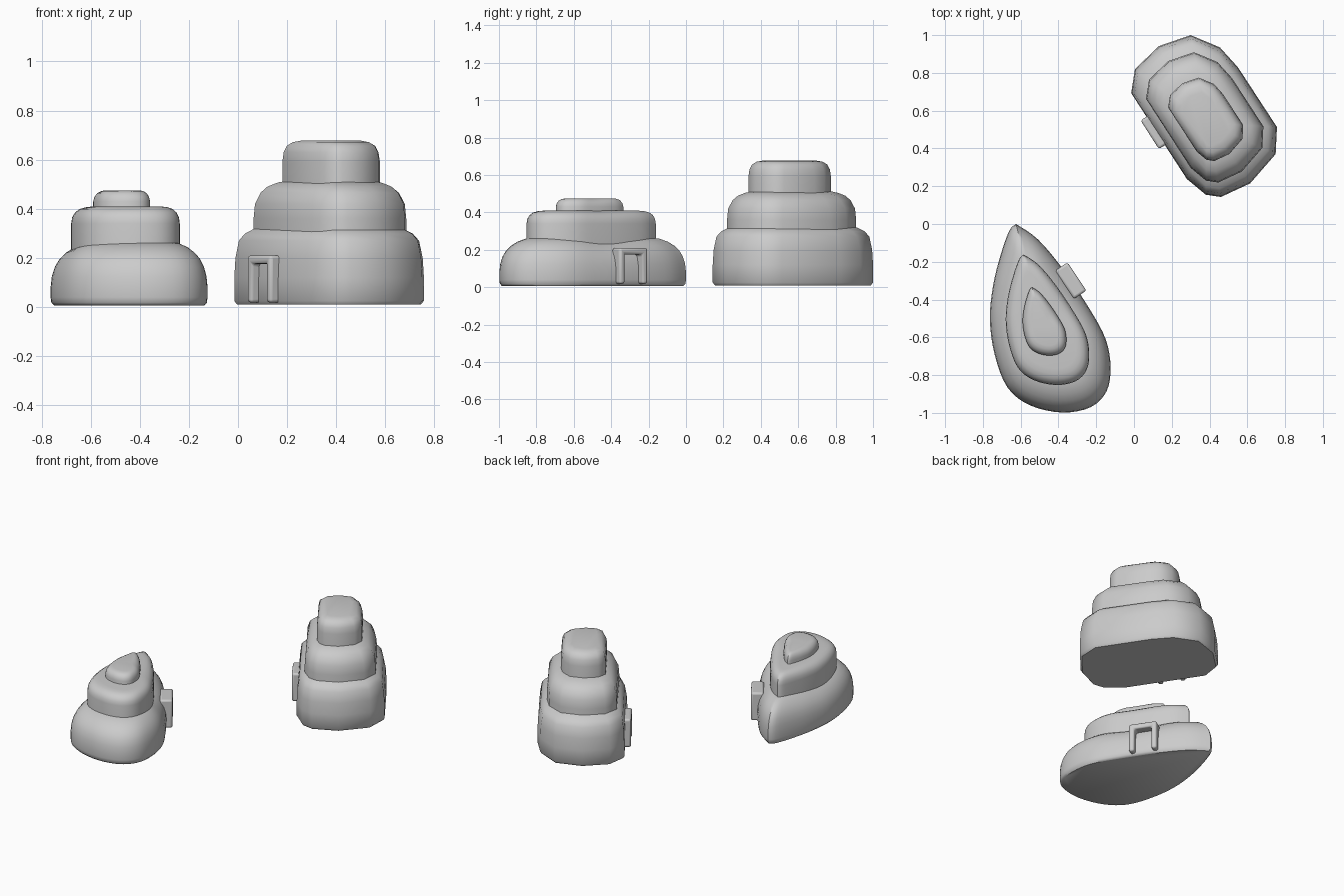
import bpy, bmesh, math
from mathutils import Vector

if "Cube" in bpy.data.objects:
    bpy.data.objects.remove(bpy.data.objects["Cube"])


def finish(name, bm):
    bmesh.ops.recalc_face_normals(bm, faces=bm.faces)
    mesh = bpy.data.meshes.new(name)
    bm.to_mesh(mesh)
    bm.free()
    obj = bpy.data.objects.new(name, mesh)
    bpy.context.collection.objects.link(obj)
    return obj


def smooth(obj, angle=50):
    bpy.ops.object.select_all(action='DESELECT')
    obj.select_set(True)
    bpy.context.view_layer.objects.active = obj
    bpy.ops.object.shade_smooth_by_angle(angle=math.radians(angle))


def spline(points, steps=4):
    """Closed smooth curve through the points; the first point stays sharp."""
    out, n = [], len(points)
    for i in range(n):
        b, c = points[i], points[(i + 1) % n]
        a = points[i - 1] if i else b
        d = points[(i + 2) % n] if i < n - 1 else c
        for k in range(steps):
            t = k / steps
            out.append(0.5 * (2 * b + (c - a) * t + (2 * a - 5 * b + 4 * c - d) * t * t
                              + (3 * b - a - 3 * c + d) * t ** 3))
    return out


def tier(name, outline, centre, scale, profile):
    """Scaled outline lofted through (inset, height) rings and capped."""
    bm = bmesh.new()
    rings = []
    for inset, z in profile:
        ring = []
        for p in outline:
            d = (p - centre) * scale
            q = centre + d * (1 - inset / d.length)
            ring.append(bm.verts.new((q.x, q.y, z)))
        rings.append(ring)
    n = len(outline)
    for lo, hi in zip(rings, rings[1:]):
        for i in range(n):
            j = (i + 1) % n
            bm.faces.new((lo[i], lo[j], hi[j], hi[i]))
    bm.faces.new(rings[0])
    bm.faces.new(rings[-1])
    smooth(finish(name, bm))


def door_frame(name, centre, outward):
    """Upside-down U, extruded through the wall and softened."""
    out = Vector((*outward, 0)).normalized()
    along = Vector((-out.y, out.x, 0))
    w, t, bottom, top = 0.09, 0.034, 0.018, 0.21
    shape = [(-w, bottom), (-w, top), (w, top), (w, bottom),
             (w - t, bottom), (w - t, top - t), (t - w, top - t), (t - w, bottom)]
    bm = bmesh.new()
    base = Vector((*centre, 0)) - out * 0.04
    face = bm.faces.new([bm.verts.new(base + along * u + Vector((0, 0, z))) for u, z in shape])
    ext = bmesh.ops.extrude_face_region(bm, geom=[face])
    verts = [g for g in ext['geom'] if isinstance(g, bmesh.types.BMVert)]
    bmesh.ops.translate(bm, verts=verts, vec=out * 0.08)
    obj = finish(name, bm)
    bev = obj.modifiers.new("soft_edges", 'BEVEL')
    bev.width, bev.segments = 0.013, 3
    smooth(obj)


# Faceted building: twelve-sided footprint, three stacked tiers
faceted = [Vector(p) for p in [
    (.30, 1.0), (.455, .935), (.55, .83), (.757, .513), (.75, .37), (.615, .215),
    (.46, .143), (.38, .155), (.28, .238), (-.015, .693), (.005, .82), (.132, .942)]]
c = Vector((.388, .536))
tier("faceted_base", faceted, c, 1.0,
     [(.012, .01), (0, .025), (0, .12), (.005, .2), (.02, .27), (.045, .298),
      (.085, .318), (.13, .335), (.2, .34)])
tier("faceted_middle", faceted, c, .805,
     [(0, .2), (0, .36), (.006, .42), (.03, .465), (.06, .49), (.1, .505), (.15, .515)])
tier("faceted_top", faceted, c, .515,
     [(0, .4), (0, .59), (.006, .63), (.02, .656), (.045, .671), (.08, .677)])
door_frame("faceted_door_frame", (.117, .494), (-.843, -.537))

# Teardrop building: smooth pointed footprint, three stacked tiers
teardrop = spline([Vector(p) for p in [
    (-.625, 0), (-.51, -.08), (-.375, -.24), (-.235, -.45), (-.15, -.61), (-.124, -.757),
    (-.145, -.885), (-.23, -.97), (-.38, -.998), (-.55, -.96), (-.67, -.865), (-.738, -.69),
    (-.763, -.5), (-.745, -.32), (-.705, -.16), (-.66, -.035)]])
c = Vector((-.491, -.525))
tier("teardrop_base", teardrop, c, 1.0,
     [(.015, .006), (.003, .018), (0, .04), (0, .08), (.005, .125), (.018, .165),
      (.038, .197), (.065, .222), (.1, .243), (.145, .259), (.19, .265)])
tier("teardrop_middle", teardrop, c, .692,
     [(0, .15), (0, .34), (.004, .365), (.016, .385), (.035, .399), (.06, .406), (.09, .409)])
tier("teardrop_top", teardrop, c, .362,
     [(0, .35), (0, .43), (.005, .448), (.017, .464), (.035, .472), (.055, .475)])
door_frame("teardrop_door_frame", (-.335, -.3), (.832, .555))
